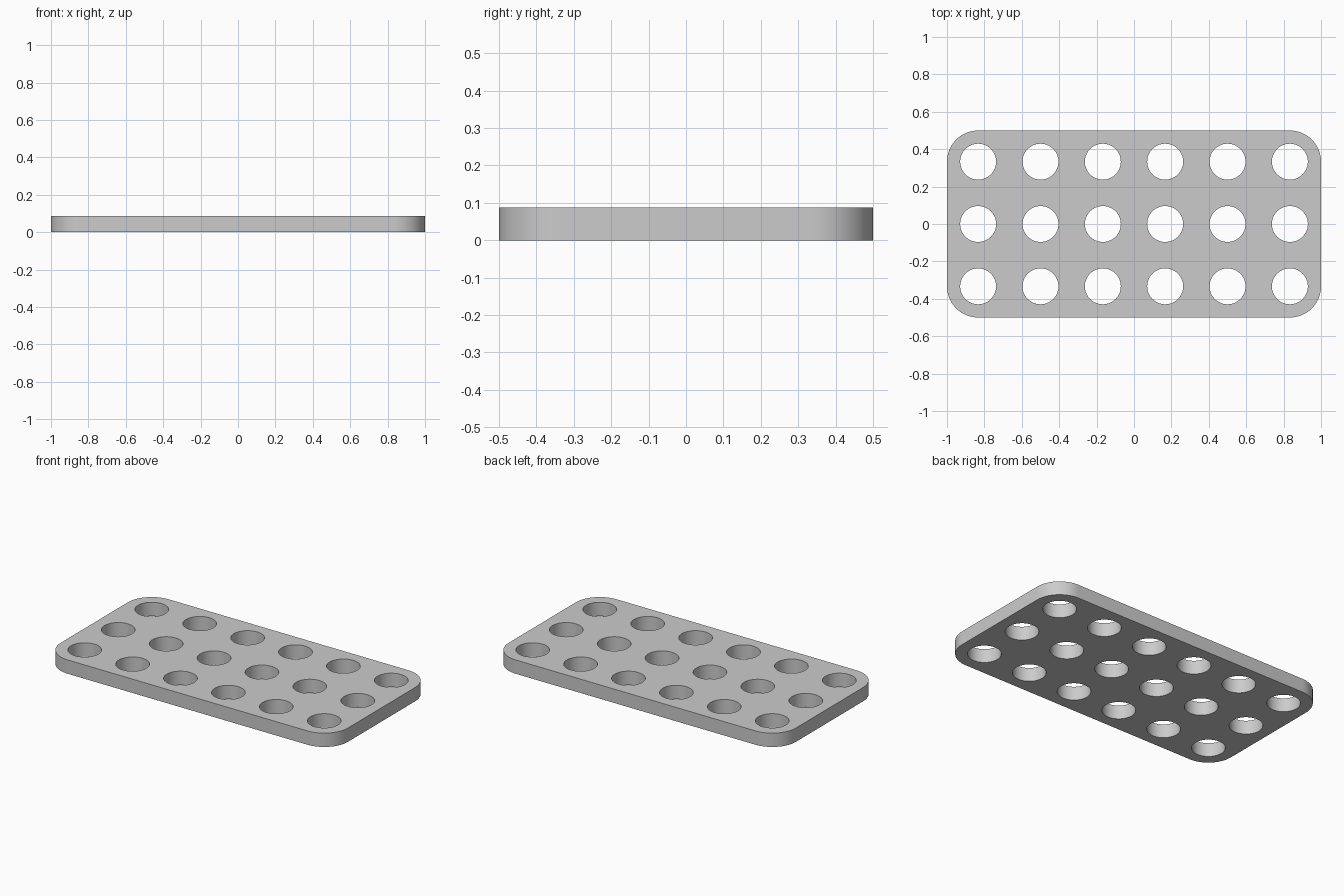
import bpy
import bmesh
from math import cos, sin, pi, radians

cube = bpy.data.objects.get("Cube")
if cube:
    bpy.data.objects.remove(cube, do_unlink=True)

LENGTH, WIDTH, THICK = 2.0, 1.0, 0.087
CORNER, HOLE, PITCH = 1 / 6, 0.096, 1 / 3
COLUMNS, ROWS = 6, 3


def arc(cx, cy, radius, start, sweep, steps):
    return [(cx + radius * cos(start + sweep * i / steps),
             cy + radius * sin(start + sweep * i / steps)) for i in range(steps + 1)]


def add_loop(curve, points):
    spline = curve.splines.new("POLY")
    spline.points.add(len(points) - 1)
    for p, (x, y) in zip(spline.points, points):
        p.co = (x, y, 0, 1)
    spline.use_cyclic_u = True


# Flat profile: rounded rectangle outline with a grid of round holes
profile = bpy.data.curves.new("perforated_plate_profile", "CURVE")
profile.dimensions = "2D"
profile.fill_mode = "BOTH"
profile.extrude = THICK / 2

outline = []
for i, (sx, sy) in enumerate([(1, 1), (-1, 1), (-1, -1), (1, -1)]):
    outline += arc(sx * (LENGTH / 2 - CORNER), sy * (WIDTH / 2 - CORNER),
                   CORNER, i * pi / 2, pi / 2, 16)
add_loop(profile, outline)

for col in range(COLUMNS):
    for row in range(ROWS):
        x = (col - (COLUMNS - 1) / 2) * PITCH
        y = (row - (ROWS - 1) / 2) * PITCH
        add_loop(profile, arc(x, y, HOLE, 0, 2 * pi, 64)[:-1])

# Turn the extruded profile into a solid plate
source = bpy.data.objects.new("plate_source", profile)
bpy.context.collection.objects.link(source)
bpy.context.view_layer.update()
depsgraph = bpy.context.evaluated_depsgraph_get()
mesh = bpy.data.meshes.new_from_object(source.evaluated_get(depsgraph))
bpy.data.objects.remove(source, do_unlink=True)

bm = bmesh.new()
bm.from_mesh(mesh)
bmesh.ops.remove_doubles(bm, verts=bm.verts, dist=0.0005)
bmesh.ops.translate(bm, verts=bm.verts, vec=(0, 0, THICK / 2))
bmesh.ops.recalc_face_normals(bm, faces=bm.faces)
bm.to_mesh(mesh)
bm.free()

plate = bpy.data.objects.new("perforated_plate", mesh)
bpy.context.collection.objects.link(plate)

# Single grey material
grey = bpy.data.materials.new("plain_grey")
grey.use_nodes = True
color = (0.6, 0.6, 0.6, 1)
grey.diffuse_color = color
grey.node_tree.nodes["Principled BSDF"].inputs["Base Color"].default_value = color
mesh.materials.clear()
mesh.materials.append(grey)
for face in mesh.polygons:
    face.material_index = 0

# Smooth round walls, crisp rims
bpy.ops.object.select_all(action="DESELECT")
plate.select_set(True)
bpy.context.view_layer.objects.active = plate
bpy.ops.object.shade_smooth_by_angle(angle=radians(30))
